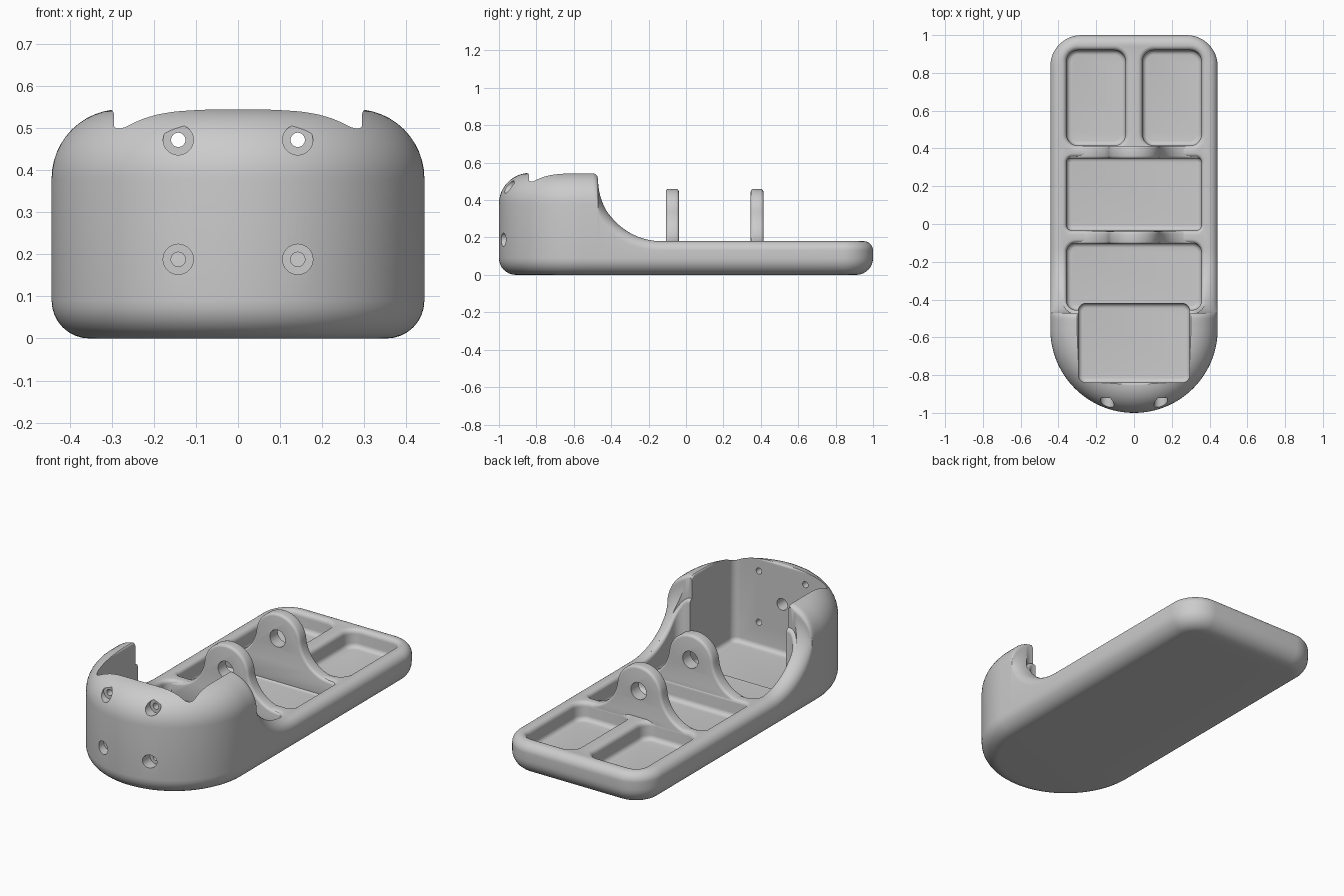
import bpy, bmesh
from math import sin, cos, pi, sqrt, atan2
from mathutils import Vector

if "Cube" in bpy.data.objects:
    bpy.data.objects.remove(bpy.data.objects["Cube"])


def top(y):
    """Side silhouette: tall hood, concave sweep, low tray."""
    if y < -0.5:
        return 0.545
    if y < -0.47:
        return 0.515 + sqrt(max(0, 0.03**2 - (y + 0.5)**2))
    if y < -0.13:
        return 0.515 - 0.335 * sqrt(max(0, 1 - ((y + 0.13) / 0.34)**2))
    return 0.18


def finish(bm, name):
    bmesh.ops.recalc_face_normals(bm, faces=bm.faces)
    me = bpy.data.meshes.new(name)
    bm.to_mesh(me)
    bm.free()
    ob = bpy.data.objects.new(name, me)
    bpy.context.collection.objects.link(ob)
    return ob


def skin(bm, rings):
    """Join equal closed rings of points with quads."""
    vs = [[bm.verts.new(p) for p in r] for r in rings]
    n = len(rings[0])
    for a, b in zip(vs, vs[1:]):
        for i in range(n):
            j = (i + 1) % n
            bm.faces.new((a[i], a[j], b[j], b[i]))
    return vs


def apply_cut(ob, cutter):
    m = ob.modifiers.new("cut", "BOOLEAN")
    m.object = cutter
    m.solver = "EXACT"
    apply(ob, m)
    bpy.data.objects.remove(cutter)


def apply(ob, m):
    bpy.ops.object.select_all(action="DESELECT")
    bpy.context.view_layer.objects.active = ob
    ob.select_set(True)
    bpy.ops.object.modifier_apply(modifier=m.name)


def smooth(ob):
    bpy.ops.object.select_all(action="DESELECT")
    bpy.context.view_layer.objects.active = ob
    ob.select_set(True)
    bpy.ops.object.shade_smooth_by_angle(angle=0.6)


def make_body():
    # right half of the footprint as (x, y, nx, ny)
    R, yc, rb = 0.443, -0.557, 0.165
    half = []
    for k in range(37):
        t = pi / 2 * k / 36
        half.append((R * sin(t), yc - R * cos(t), sin(t), -cos(t)))
    ys = [-0.52]
    ys += [-0.5 + 0.03 * sin(pi / 2 * k / 6) for k in range(7)]
    ys += [-0.13 - 0.34 * cos(pi / 2 * k / 24) for k in range(1, 25)]
    ys += [0.1, 0.35, 0.6]
    half += [(R, y, 1, 0) for y in ys]
    for k in range(13):
        t = pi / 2 * k / 12
        half.append((R - rb + rb * cos(t), 1 - rb + rb * sin(t), cos(t), sin(t)))
    pts = half + [(-x, y, -nx, ny) for x, y, nx, ny in reversed(half[1:])]

    def ring(inset, zf):
        return [(x - nx * inset(y), y - ny * inset(y), zf(y)) for x, y, nx, ny in pts]

    def rad(y):
        return 0.05 + 0.115 * (top(y) - 0.18) / 0.365

    rings = []
    for k in range(9):    # bottom rounding
        t = pi / 2 * k / 8
        rings.append(ring(lambda y: 0.09 * (1 - sin(t)), lambda y: 0.09 * (1 - cos(t))))
    for k in range(13):   # top rounding, following the silhouette
        t = pi / 2 * k / 12
        rings.append(ring(lambda y: rad(y) * (1 - cos(t)),
                          lambda y: top(y) - rad(y) * (1 - sin(t))))
    bm = bmesh.new()
    vs = skin(bm, rings)
    n = len(pts)
    for cap in (vs[0], vs[-1]):   # caps laid as rungs between left and right
        bm.faces.new((cap[0], cap[1], cap[n - 1]))
        for i in range(1, len(half) - 1):
            bm.faces.new((cap[i], cap[i + 1], cap[n - i - 1], cap[n - i]))
    return finish(bm, "holder_body")


def pocket(x0, x1, y0, y1, floor, corner, flare, fillet=0.025):
    """Rounded pocket cutter with floor fillet and an eased rim."""
    pts = []
    corners = [(x1, y1, 0), (x0, y1, 1), (x0, y0, 2), (x1, y0, 3)]
    for i, (cx, cy, q) in enumerate(corners):
        ox = cx + (corner if cx == x0 else -corner)
        oy = cy + (corner if cy == y0 else -corner)
        for k in range(9):
            t = pi / 2 * (q + k / 8)
            pts.append((ox + corner * cos(t), oy + corner * sin(t), cos(t), sin(t)))
        if q in (1, 3):   # side walls get samples so the rim can follow the sweep
            s = 1 if q == 3 else -1
            x, _, nx, ny = pts[-1]
            a, b = (y0 + corner, y1 - corner) if q == 3 else (y1 - corner, y0 + corner)
            pts += [(x, a + (b - a) * k / 30, s, 0) for k in range(1, 30)]
    rings = []

    def ring(off, zf):
        rings.append([(x + nx * off, y + ny * off, zf(y)) for x, y, nx, ny in pts])

    for k in range(6):
        t = pi / 2 * k / 5
        ring(-fillet * (1 - sin(t)), lambda y: floor + fillet * (1 - cos(t)))
    for k in range(6):
        t = pi / 2 * k / 5
        ring(flare * (1 - cos(t)), lambda y: top(y) - flare * (1 - sin(t)))
    ring(flare, lambda y: 0.75)
    bm = bmesh.new()
    vs = skin(bm, rings)
    bm.faces.new(vs[0])
    bm.faces.new(vs[-1])
    return finish(bm, "pocket_cutter")


def bore(x, z, r, y0, y1):
    """Cylinder cutter along y."""
    bm = bmesh.new()
    vs = skin(bm, [[(x + r * cos(2 * pi * k / 32), y, z + r * sin(2 * pi * k / 32))
                    for k in range(32)] for y in (y0, y1)])
    bm.faces.new(vs[0])
    bm.faces.new(vs[1])
    return finish(bm, "bore_cutter")


def make_bracket(name, y0, y1):
    """Bell-shaped upright with a rod hole, doubling as a pocket divider."""
    zc, r, rc, base = 0.325, 0.135, 0.19, 0.17
    cz = base + rc
    cx = sqrt((r + rc)**2 - (cz - zc)**2)
    a = atan2(cz - zc, cx)
    half = []
    for k in range(17):
        t = pi / 2 + (a - pi / 2) * k / 16
        half.append((r * cos(t), zc + r * sin(t)))
    for k in range(1, 15):
        t = (pi + a) + (pi / 2 - a) * k / 14
        half.append((cx + rc * cos(t), cz + rc * sin(t)))
    half += [(0.38, base), (0.38, 0.065)]
    outline = half + [(-x, z) for x, z in reversed(half[1:])]
    bm = bmesh.new()
    vs = skin(bm, [[(x, y, z) for x, z in outline] for y in (y0, y1)])
    bm.faces.new(vs[0])
    bm.faces.new(vs[1])
    ob = finish(bm, name)
    m = ob.modifiers.new("round", "BEVEL")
    m.width, m.segments, m.limit_method, m.angle_limit = 0.014, 3, "ANGLE", 0.8
    apply(ob, m)
    apply_cut(ob, bore(0, zc, 0.047, y0 - 0.1, y1 + 0.1))
    smooth(ob)


# body with its pockets
body = make_body()
for args in [(-0.295, 0.295, -0.84, -0.42, 0.05, 0.04, 0.012),
             (-0.357, 0.357, -0.455, -0.1, 0.08, 0.05, 0.02),
             (-0.357, 0.357, -0.035, 0.355, 0.08, 0.03, 0.02),
             (-0.357, -0.045, 0.415, 0.92, 0.08, 0.06, 0.025),
             (0.045, 0.357, 0.415, 0.92, 0.08, 0.06, 0.025)]:
    apply_cut(body, pocket(*args))

# counterbored screw holes in the front wall, and a blind rod socket inside
for sx in (-0.142, 0.142):
    for z in (0.188, 0.472):
        apply_cut(body, bore(sx, z, 0.036, -1.1, -0.92))
        apply_cut(body, bore(sx, z, 0.017, -1.05, -0.8))
apply_cut(body, bore(0, 0.325, 0.032, -0.92, -0.8))
smooth(body)

# uprights
make_bracket("front_upright", -0.107, -0.038)
make_bracket("rear_upright", 0.346, 0.414)
